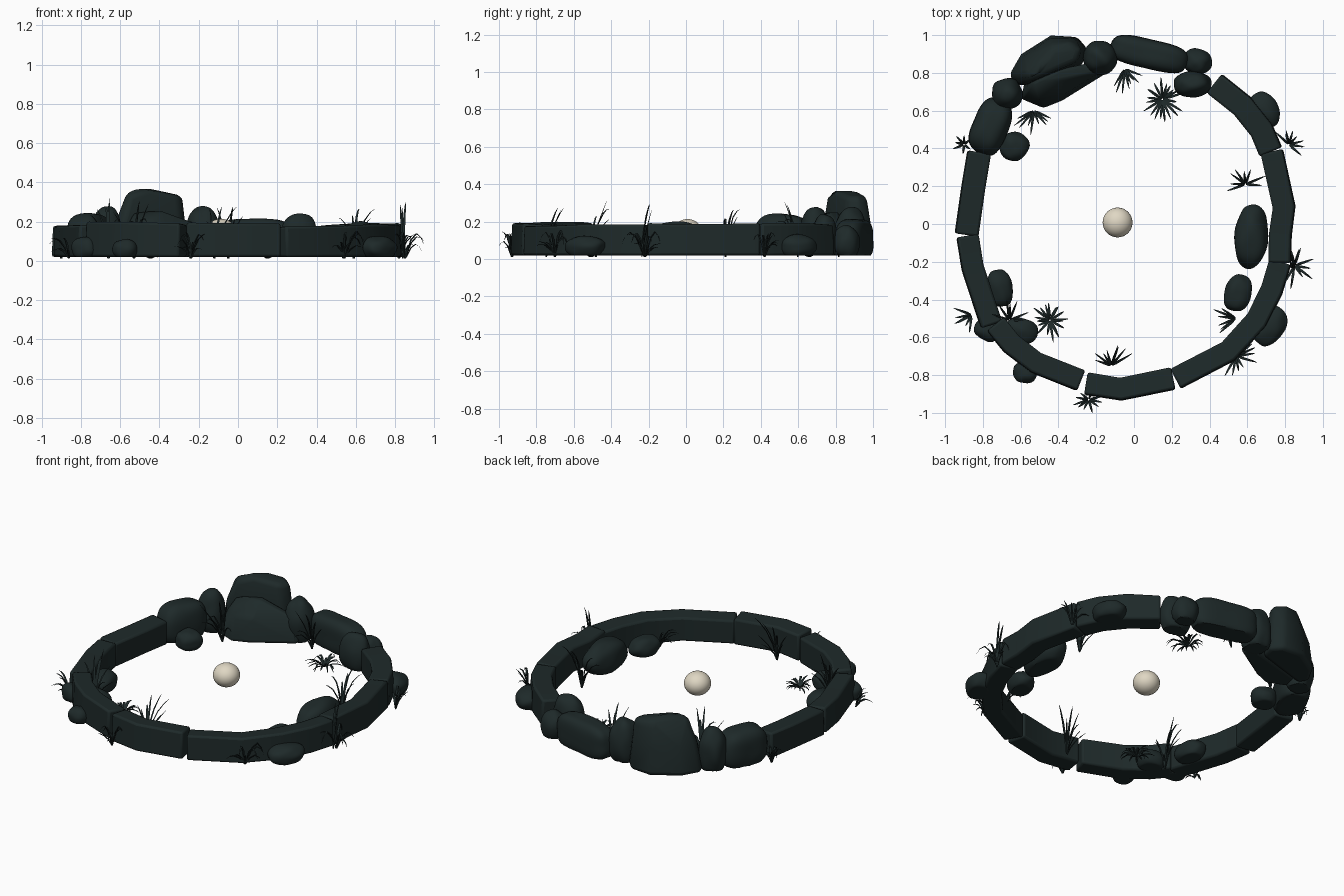
import bpy, bmesh, math, random
from mathutils import Vector, noise

if "Cube" in bpy.data.objects:
    bpy.data.objects.remove(bpy.data.objects["Cube"])

random.seed(4)


def material(name, rgb):
    m = bpy.data.materials.new(name)
    m.diffuse_color = (*rgb, 1)
    m.use_nodes = True
    m.node_tree.nodes["Principled BSDF"].inputs["Base Color"].default_value = m.diffuse_color
    return m


STONE = material("dark slate", (0.013, 0.0225, 0.0225))
GRASS = material("dark grass", (0.012, 0.021, 0.021))
PEARL = material("cream", (0.74, 0.68, 0.55))


def finish(bm, name, mat, angle=40):
    bmesh.ops.recalc_face_normals(bm, faces=bm.faces)
    me = bpy.data.meshes.new(name)
    bm.to_mesh(me)
    bm.free()
    me.materials.append(mat)
    me.shade_smooth()
    me.set_sharp_from_angle(angle=math.radians(angle))
    ob = bpy.data.objects.new(name, me)
    bpy.context.collection.objects.link(ob)
    return ob


def add_bevel(ob, width, segments=2):
    b = ob.modifiers.new("bevel", 'BEVEL')
    b.width, b.segments, b.limit_method = width, segments, 'ANGLE'
    b.angle_limit = math.radians(35)


def curb(name, path, width, top=0.185):
    """Curved kerb block: bevelled rectangle swept along a path."""
    bm = bmesh.new()
    pts = [Vector((*p, 0)) for p in path]
    rings = []
    for i, p in enumerate(pts):
        d = (pts[min(i + 1, len(pts) - 1)] - pts[max(i - 1, 0)]).normalized()
        n = Vector((-d.y, d.x, 0))          # points to the inside of the ring
        w = width / 2
        t = top + random.uniform(-.006, .006)
        prof = [(-w, 0.02), (w, 0.02), (w, t - .008), (-w * .9, t)]
        rings.append([bm.verts.new(p + n * a + Vector((0, 0, z))) for a, z in prof])
    for a, b in zip(rings, rings[1:]):
        for k in range(4):
            bm.faces.new((a[k], a[(k + 1) % 4], b[(k + 1) % 4], b[k]))
    bm.faces.new(rings[0])
    bm.faces.new(rings[-1])
    add_bevel(finish(bm, name, STONE), 0.012)


def rock(name, x, y, rx, ry, top, rot=0, p=2.2, bottom=0.02, rough=.1):
    """Rounded stone: superellipsoid with gentle lumps and a flat base."""
    bm = bmesh.new()
    bmesh.ops.create_icosphere(bm, subdivisions=4, radius=1)
    c, s = math.cos(math.radians(rot)), math.sin(math.radians(rot))
    base = bottom - (top - bottom) * .15
    for v in bm.verts:
        d = v.co.copy()
        d /= sum(abs(k) ** p for k in d) ** (1 / p)
        d *= 1 + rough * noise.noise(d * 1.3 + Vector((x * 9, y * 9, 0)))
        px, py = d.x * rx, d.y * ry
        z = base + (top - base) * (d.z + 1) / 2
        v.co = (x + px * c - py * s, y + px * s + py * c, max(z, bottom))
    finish(bm, name, STONE)


def boulder(name, levels, width):
    """Angular stone: convex hull of a few outlines at given heights."""
    bm = bmesh.new()
    for z, outline in levels:
        for x, y in outline:
            bm.verts.new((x, y, z))
    bmesh.ops.convex_hull(bm, input=bm.verts)
    bmesh.ops.delete(bm, geom=[v for v in bm.verts if not v.link_faces], context='VERTS')
    bmesh.ops.dissolve_limit(bm, angle_limit=math.radians(8), verts=bm.verts, edges=bm.edges)
    add_bevel(finish(bm, name, STONE, 60), width, 3)


def tuft(name, x, y, height, reach, count, heading=0, arc=360, droop=0.0):
    """Grass clump: tapered bent blades fanning out from one base."""
    bm = bmesh.new()
    for i in range(count):
        a = math.radians(heading + arc * ((i + random.uniform(0, 1)) / count - .5))
        h = height * random.uniform(.4, 1)
        r = reach * random.uniform(.6, 1.1)
        dr = min(.85, max(0, droop + random.uniform(-.15, .3)))
        out, side = Vector((math.cos(a), math.sin(a), 0)), Vector((-math.sin(a), math.cos(a), 0))
        rows = []
        for t, w in ((0, .003), (.3, .007), (.6, .006), (.85, .004), (1, .001)):
            z = h * ((1 - dr) * t + dr * 3.6 * t * (1 - t * .97))
            q = Vector((x, y, .012)) + out * (.004 + r * t ** (1.6 - dr)) + Vector((0, 0, z))
            rows.append([bm.verts.new(q - side * w), bm.verts.new(q + out * w * .6 - Vector((0, 0, w * .5))),
                         bm.verts.new(q + side * w)])
        for m, n in zip(rows, rows[1:]):
            for k in range(3):
                j = (k + 1) % 3
                bm.faces.new((m[k], m[j], n[j], n[k]))
    finish(bm, name, GRASS)


# kerb ring, anticlockwise from upper left
curb("kerb_left", [(-.82, .38), (-.85, .2), (-.887, -.058)], .128, .18)
curb("kerb_lower_left", [(-.882, -.062), (-.855, -.23), (-.755, -.535)], .12, .185)
curb("kerb_front_left", [(-.735, -.53), (-.65, -.635), (-.52, -.735), (-.28, -.83)], .118, .195)
curb("kerb_front", [(-.255, -.845), (-.07, -.875), (.208, -.818)], .122, .195)
curb("kerb_front_right", [(.22, -.82), (.5, -.675), (.65, -.51), (.73, -.35), (.775, -.2)], .12, .182)
curb("kerb_right", [(.772, -.205), (.775, -.06), (.795, .09), (.73, .385)], .122, .19)
curb("kerb_upper_right", [(.725, .382), (.675, .5), (.575, .625), (.425, .745)], .13, .188)

# large back boulder and the slab leaning on its inner side
boulder("back_boulder", [
    (.02, [(-.665, .79), (-.63, .73), (-.27, .84), (-.245, .93), (-.30, .99), (-.44, 1.0), (-.60, .90)]),
    (.20, [(-.63, .79), (-.59, .73), (-.28, .85), (-.255, .92), (-.31, .985), (-.44, .985), (-.58, .89)]),
    (.33, [(-.58, .80), (-.55, .75), (-.30, .86), (-.28, .92), (-.33, .965), (-.43, .955)]),
    (.365, [(-.53, .80), (-.45, .80), (-.44, .90), (-.50, .86)])], .025)
boulder("back_slab", [
    (.02, [(-.60, .66), (-.48, .61), (-.38, .65), (-.13, .805), (-.20, .86), (-.58, .76)]),
    (.17, [(-.57, .70), (-.49, .65), (-.38, .68), (-.16, .815), (-.20, .86), (-.56, .77)]),
    (.25, [(-.53, .75), (-.38, .77), (-.40, .82)])], .018)
rock("back_block", .08, .90, .205, .078, .215, -13, 3.5, rough=.04)
rock("back_left_block", -.76, .515, .095, .15, .24, -22, 3, rough=.05)

# rounded stones: x, y, half sizes, top, rotation
for i, r in enumerate([
        (-.18, .88, .088, .09, .275, 0), (.335, .86, .075, .068, .18, -10), (.31, .74, .1, .068, .24, 0),
        (-.67, .69, .082, .082, .275, 20), (-.635, .41, .075, .078, .13, -25), (.69, .60, .078, .1, .13, 25),
        (.62, -.07, .09, .165, .20, -4), (.55, -.365, .072, .098, .13, -15), (.72, -.54, .078, .112, .125, -28),
        (-.71, -.34, .068, .1, .13, 12), (-.60, -.565, .09, .068, .13, -15), (-.775, -.56, .073, .06, .12, -20),
        (-.575, -.785, .065, .058, .11, 0)]):
    rock(f"round_stone_{i + 1}", *r)

# grass: x, y, height, reach, blades, heading, arc, droop
for i, g in enumerate([
        (-.05, .82, .33, .12, 8, -75, 110, .1), (-.53, .60, .32, .12, 9, -90, 150, .1),
        (-.90, .42, .17, .06, 9, 180, 300, .4), (-.66, -.51, .36, .10, 7, 80, 170, 0),
        (-.86, -.48, .14, .09, 6, 210, 110, .4), (-.12, -.75, .33, .12, 8, 90, 150, 0),
        (-.24, -.93, .18, .08, 10, 270, 320, .3), (.54, -.70, .18, .11, 12, -90, 300, .4),
        (.54, -.50, .17, .12, 6, 185, 100, .3), (.85, -.22, .17, .11, 9, 0, 260, .4),
        (.82, .42, .19, .09, 8, 50, 220, .2), (.59, .21, .33, .10, 8, 100, 220, 0),
        (.84, -.24, .36, .05, 3, 90, 90, 0),
        (.15, .66, .06, .12, 20, 0, 360, .65), (-.445, -.51, .06, .105, 18, 0, 360, .65)]):
    tuft(f"grass_tuft_{i + 1}", *g)

# pale ball in the middle, slightly flattened
bm = bmesh.new()
bmesh.ops.create_uvsphere(bm, u_segments=32, v_segments=16, radius=.079)
ball = finish(bm, "center_ball", PEARL)
ball.scale.z = .9
ball.location = (-.087, .008, .143)
